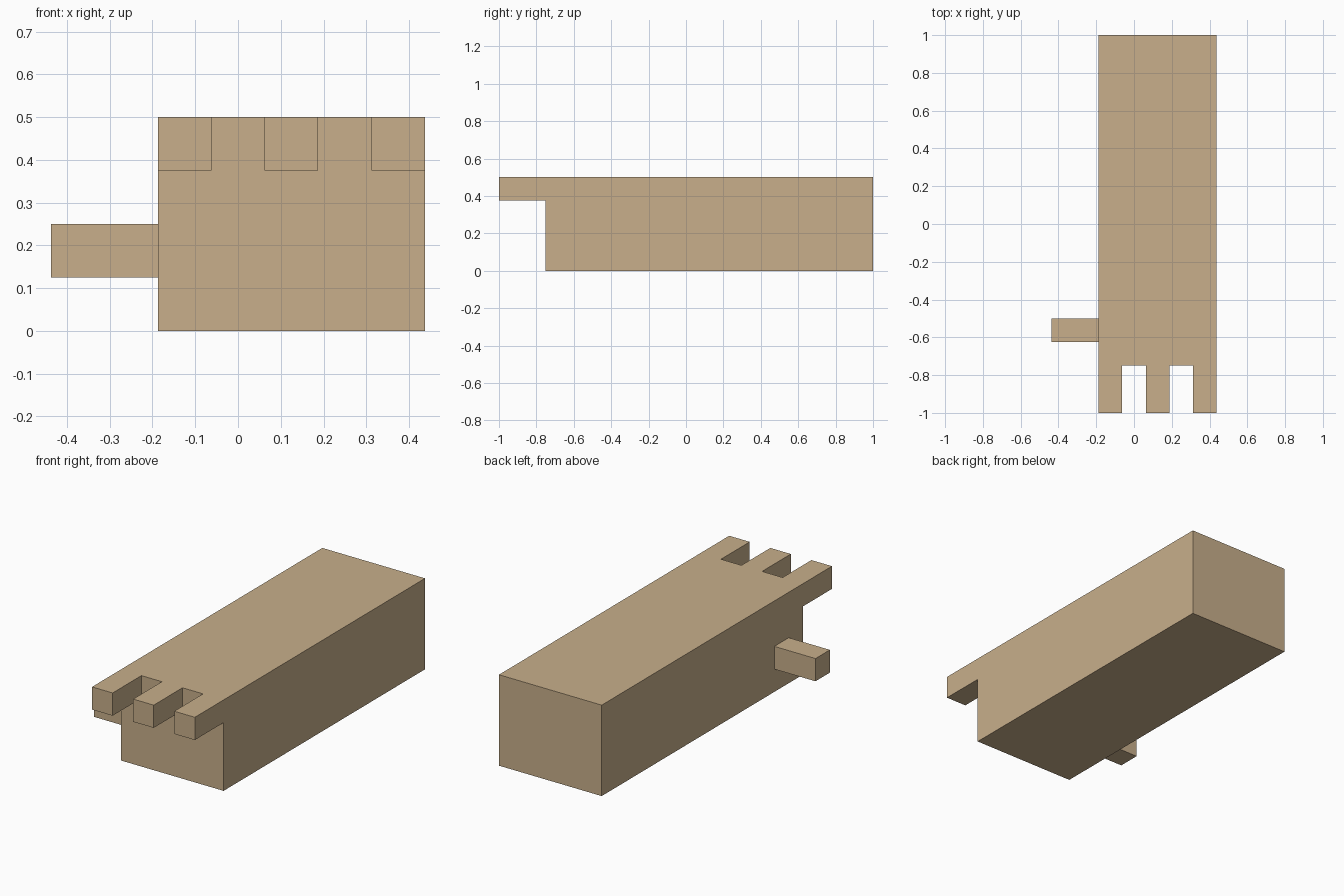
import bpy

if "Cube" in bpy.data.objects:
    bpy.data.objects.remove(bpy.data.objects["Cube"])

U = 0.125  # block unit

tan = bpy.data.materials.new("tan")
tan.diffuse_color = (0.578, 0.429, 0.258, 1.0)
tan.use_nodes = True
tan.node_tree.nodes["Principled BSDF"].inputs["Base Color"].default_value = tan.diffuse_color


def box(name, low, high):
    """Axis-aligned box between two corners."""
    centre = [(a + b) / 2 for a, b in zip(low, high)]
    bpy.ops.mesh.primitive_cube_add(size=1, location=centre)
    obj = bpy.context.object
    obj.name = name
    obj.scale = [b - a for a, b in zip(low, high)]
    bpy.ops.object.transform_apply(location=False, rotation=False, scale=True)
    obj.data.materials.append(tan)
    return obj


# Long arm block
left, right = -1.5 * U, 3.5 * U
box("arm", (left, -6 * U, 0), (right, 1, 4 * U))

# Three fingers along the top front edge
for i in range(3):
    x = left + i * 2 * U
    box(f"finger_{i + 1}", (x, -1, 3 * U), (x + U, -6 * U, 4 * U))

# Thumb sticking out of the left side
box("thumb", (left - 2 * U, -5 * U, U), (left, -4 * U, 2 * U))
